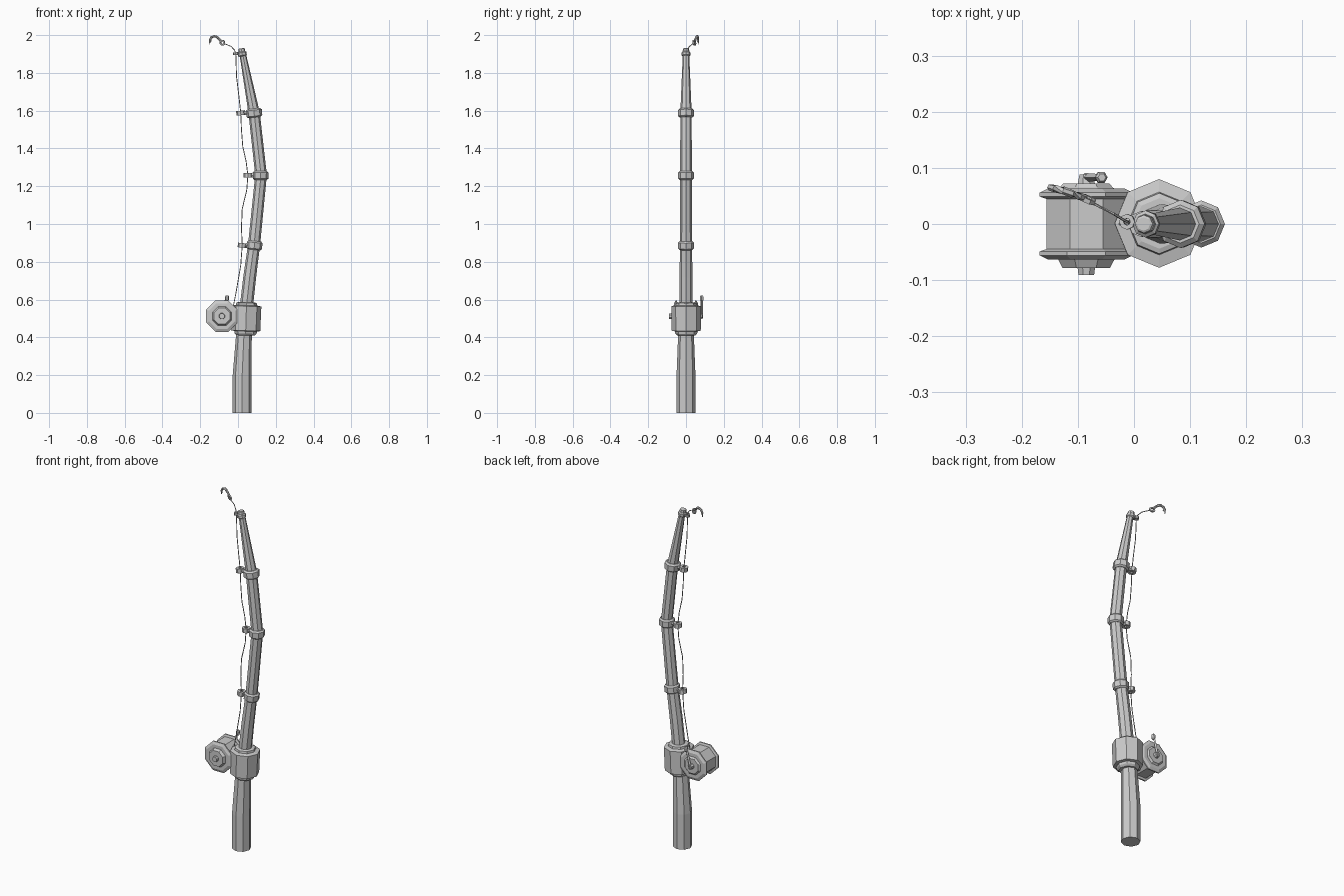
import bpy, bmesh, math
from mathutils import Vector, Matrix

if "Cube" in bpy.data.objects:
    bpy.data.objects.remove(bpy.data.objects["Cube"])

N = 8


def finish(bm, name):
    bmesh.ops.recalc_face_normals(bm, faces=bm.faces[:])
    me = bpy.data.meshes.new(name)
    bm.to_mesh(me)
    bm.free()
    ob = bpy.data.objects.new(name, me)
    bpy.context.collection.objects.link(ob)
    return ob


def loft(name, rings, sides=N, phase=0.0):
    """Capped tube through rings of (centre, axis, radius)."""
    bm = bmesh.new()
    loops = []
    for c, axis, r in rings:
        a = Vector(axis).normalized()
        ref = Vector((1, 0, 0)) if abs(a.x) < 0.8 else Vector((0, 1, 0))
        u = (ref - a * ref.dot(a)).normalized()
        v = a.cross(u)
        loops.append([bm.verts.new(Vector(c) + r * (u * math.cos(t) + v * math.sin(t)))
                      for t in (phase + 2 * math.pi * i / sides for i in range(sides))])
    for l0, l1 in zip(loops, loops[1:]):
        for i in range(sides):
            j = (i + 1) % sides
            bm.faces.new((l0[i], l0[j], l1[j], l1[i]))
    bm.faces.new(loops[0])
    bm.faces.new(loops[-1])
    return finish(bm, name)


def lathe(name, origin, axis, profile, sides=N, phase=0.0):
    """Straight part from (offset, radius) pairs along one axis."""
    a = Vector(axis).normalized()
    return loft(name, [(Vector(origin) + a * h, a, r) for h, r in profile], sides, phase)


def sweep(name, pts, radii, sides):
    """Tube following a path of points."""
    pts = [Vector(p) for p in pts]
    n = len(pts)
    return loft(name, [(p, pts[min(i + 1, n - 1)] - pts[max(i - 1, 0)], radii[i])
                       for i, p in enumerate(pts)], sides)


def eyelet(name, centre, axis, major, minor, height, sides=8):
    """Square-section loop that the line runs through."""
    bm = bmesh.new()
    m = Matrix.Translation(centre) @ Vector((0, 0, 1)).rotation_difference(Vector(axis)).to_matrix().to_4x4()
    section = [(major - minor, -height), (major + minor, -height),
               (major + minor, height), (major - minor, height)]
    loops = []
    for i in range(sides):
        t = 2 * math.pi * i / sides
        loops.append([bm.verts.new(m @ Vector((r * math.cos(t), r * math.sin(t), h))) for r, h in section])
    for i in range(sides):
        a, b = loops[i], loops[(i + 1) % sides]
        for k in range(4):
            q = (k + 1) % 4
            bm.faces.new((a[k], b[k], b[q], a[q]))
    return finish(bm, name)


# Handle grip
loft("grip", [((0.022, 0, 0), (0, 0, 1), 0.05), ((0.022, 0, 0.2), (0, 0, 1), 0.05),
              ((0.032, 0, 0.43), (0, 0, 1), 0.041)])

# Reel seat with stepped collars
lathe("reel_seat", (0.04, 0.001, 0.41), (0.03, 0, 1),
      [(0, 0.048), (0.01, 0.058), (0.022, 0.06), (0.025, 0.077), (0.155, 0.079),
       (0.16, 0.056), (0.172, 0.054), (0.175, 0.045)])

# Bent rod
sweep("rod", [(0.043, 0, 0.55), (0.062, 0, 0.72), (0.085, 0, 0.89), (0.122, 0, 1.26),
              (0.085, 0, 1.59), (0.02, 0, 1.925)],
      [0.035, 0.034, 0.032, 0.031, 0.03, 0.016], N)

# Bands and line eyelets
bands = [(0.087, 0.887, (0.1, 0, 1), 0.041, 0.022),
         (0.12, 1.257, (0, 0, 1), 0.041, 0.052),
         (0.085, 1.588, (-0.12, 0, 1), 0.042, 0.014)]
for i, (x, z, axis, r, ex) in enumerate(bands):
    lathe(f"band_{i}", (x, 0, z), axis,
          [(-0.024, 0.033), (-0.017, r), (0.015, r + 0.001), (0.023, 0.034)])
    eyelet(f"eyelet_{i}", (ex, 0, z), axis, 0.016, 0.007, 0.012)
    lathe(f"eyelet_stem_{i}", (ex + 0.012, 0, z), (1, 0, 0), [(0, 0.011), (x - ex - 0.03, 0.013)], 6)
lathe("tip_band", (0.022, 0, 1.9), (-0.17, 0, 1),
      [(-0.012, 0.018), (-0.007, 0.024), (0.008, 0.024), (0.013, 0.018), (0.028, 0.016), (0.03, 0.012)])
eyelet("tip_eyelet", (-0.012, 0.004, 1.902), (-0.1, 0, 1), 0.01, 0.004, 0.007)

# Reel: spool with flanges, caps and knob, lathed along y
rc = (-0.085, 0, 0.512)
ph = math.pi / 8
lathe("reel_spool", rc, (0, 1, 0), [(-0.05, 0.077), (0.05, 0.077)], N, ph)
for s, side in ((-1, "front"), (1, "back")):
    lathe(f"reel_flange_{side}", rc, (0, s, 0),
          [(0.045, 0.078), (0.049, 0.09), (0.056, 0.09), (0.063, 0.074), (0.063, 0.054), (0.066, 0.05),
           (0.072, 0.045)], N, ph)
lathe("reel_cap_front", rc, (0, -1, 0), [(0.06, 0.056), (0.078, 0.046)], N, ph)
lathe("reel_knob", rc, (0, -1, 0), [(0.07, 0.018), (0.091, 0.015)], N, ph)
lathe("crank_hub", rc, (0, 1, 0), [(0.065, 0.018), (0.088, 0.013)], N, ph)

# Crank arm and its grip
sweep("crank_arm", [(-0.088, 0.083, 0.5), (-0.062, 0.083, 0.605)], [0.008, 0.006], 4)
lathe("crank_grip", (-0.06, 0.083, 0.592), (0.1, 0, 1),
      [(0, 0.007), (0.007, 0.011), (0.022, 0.011), (0.029, 0.007)], 6)

# Fishing line
line = [(-0.03, 0, 0.54), (-0.012, 0, 0.63), (0.014, 0, 0.78), (0.022, 0, 0.887), (0.018, 0, 0.98),
        (0.022, 0, 1.08), (0.046, 0, 1.18), (0.052, 0, 1.257), (0.043, 0, 1.33), (0.025, 0, 1.41),
        (0.018, 0, 1.5), (0.014, 0, 1.59), (0.004, 0, 1.68), (-0.008, 0.002, 1.78), (-0.012, 0.004, 1.9),
        (-0.018, 0.007, 1.92), (-0.036, 0.018, 1.94), (-0.06, 0.03, 1.95), (-0.08, 0.041, 1.957)]
sweep("line", line, [0.0025] * len(line), 5)

# Hook: eye, curved shank and barb
eyelet("hook_eye", (-0.083, 0.044, 1.96), (0.35, 0.8, 0.2), 0.012, 0.004, 0.004)
hook = [(-0.087, 0.046, 1.966), (-0.098, 0.05, 1.978), (-0.111, 0.054, 1.99), (-0.126, 0.06, 1.994),
        (-0.14, 0.063, 1.989), (-0.149, 0.065, 1.974), (-0.15, 0.065, 1.95)]
sweep("hook", hook, [0.006, 0.007, 0.007, 0.007, 0.007, 0.006, 0.001], 6)
sweep("hook_barb", [(-0.148, 0.064, 1.966), (-0.138, 0.06, 1.97)], [0.005, 0.001], 4)
